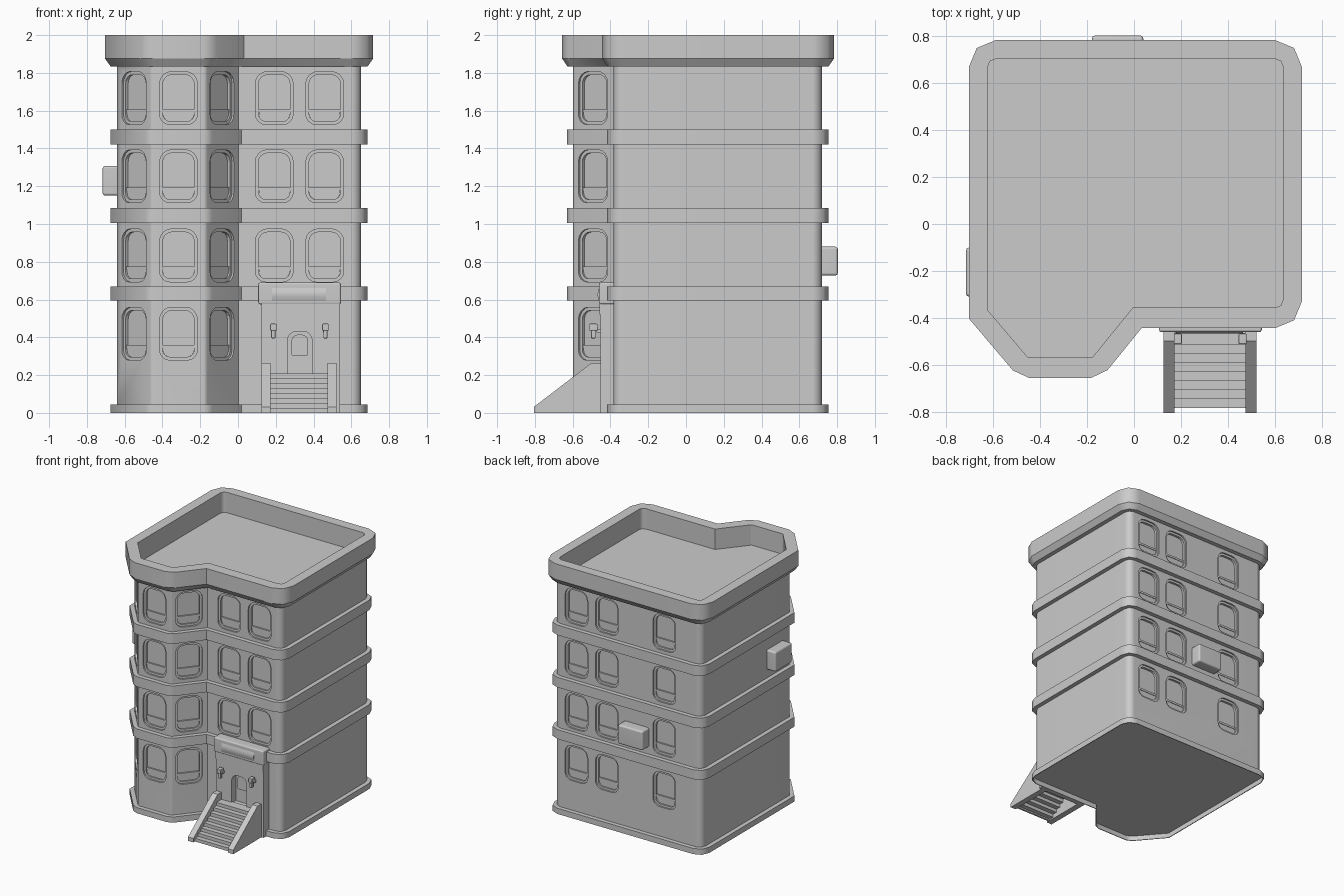
import bpy, bmesh, math
from mathutils import Matrix, Vector

old = bpy.data.objects.get("Cube")
if old:
    bpy.data.objects.remove(old, do_unlink=True)

GREY = (0.6, 0.6, 0.6, 1)
stone = bpy.data.materials.new("stone_grey")
stone.use_nodes = True
stone.diffuse_color = GREY
stone.node_tree.nodes["Principled BSDF"].inputs["Base Color"].default_value = GREY

# Footprint of the walls, counter-clockwise, with sharp and bay corners by index
WALL = [Vector(p) for p in [(-0.64, -0.385), (-0.46, -0.597), (-0.17, -0.597), (0.002, -0.385),
                            (0.652, -0.385), (0.652, 0.72), (-0.64, 0.72)]]
SHARP, BAY = (0, 3), (1, 2)
ROWS = (0.419, 0.834, 1.253, 1.667)


def finish(bm, name, smooth=48):
    bmesh.ops.recalc_face_normals(bm, faces=bm.faces)
    mesh = bpy.data.meshes.new(name)
    bm.to_mesh(mesh)
    bm.free()
    mesh.materials.append(stone)
    ob = bpy.data.objects.new(name, mesh)
    bpy.context.collection.objects.link(ob)
    if smooth:
        shade(ob, smooth)
    return ob


def shade(ob, angle):
    bpy.ops.object.select_all(action='DESELECT')
    ob.select_set(True)
    bpy.context.view_layer.objects.active = ob
    bpy.ops.object.shade_smooth_by_angle(angle=math.radians(angle))
    ob.modifiers.new("even_normals", 'WEIGHTED_NORMAL').keep_sharp = True


def loft(bm, loops, ring=False):
    """Skin a list of equal loops; ring joins last to first, otherwise cap both ends."""
    rows = [[bm.verts.new(p) for p in loop] for loop in loops]
    n = len(rows[0])
    for a, b in list(zip(rows, rows[1:])) + ([(rows[-1], rows[0])] if ring else []):
        for i in range(n):
            bm.faces.new((a[i], a[(i + 1) % n], b[(i + 1) % n], b[i]))
    if not ring:
        bm.faces.new(rows[0])
        bm.faces.new(rows[-1])


def footprint(d, z, nudge=0):
    """Wall outline pushed out by d, with concentric rounded corners; nudge moves the front back."""
    pts = []
    for i, p in enumerate(WALL):
        e1 = (p - WALL[i - 1]).normalized()
        e2 = (WALL[(i + 1) % len(WALL)] - p).normalized()
        n1, n2 = Vector((e1.y, -e1.x)), Vector((e2.y, -e2.x))
        mitre = (n1 + n2) / (1 + n1.dot(n2))
        if i in SHARP:
            pts.append(p + mitre * d)
            continue
        r = 0.025 if i in BAY else 0.05
        centre = p - mitre * r
        turn = e1.angle(e2)
        steps = max(1, round(turn / math.radians(45)))
        start = math.atan2(n1.y, n1.x)
        for k in range(steps + 1):
            a = start + turn * k / steps
            pts.append(centre + Vector((math.cos(a), math.sin(a))) * (r + d))
    return [(q.x, q.y + (nudge if q.y < 0 else 0), z) for q in pts]


def band(name, profile, ring=True):
    bm = bmesh.new()
    loft(bm, [footprint(*p) for p in profile], ring)
    for e in bm.edges:  # level edges stay crisp
        e.smooth = abs(e.verts[0].co.z - e.verts[1].co.z) > 0.001
    return finish(bm, name)


def rounded(w, h, r_top, r_low, y, x=0, z=0, m=Matrix()):
    """Rounded rectangle standing in the xz plane at depth y."""
    pts = []
    for q, (sx, sz) in enumerate([(1, 1), (-1, 1), (-1, -1), (1, -1)]):
        r = r_top if sz > 0 else r_low
        for k in range(5):
            a = math.radians(90 * q + 22.5 * k)
            pts.append(m @ Vector((x + sx * (w / 2 - r) + r * math.cos(a), y,
                                   z + sz * (h / 2 - r) + r * math.sin(a))))
    return pts


def box(name, lo, hi, bevel=0.0):
    bm = bmesh.new()
    bmesh.ops.create_cube(bm, size=1)
    for v in bm.verts:
        v.co = [l + (c + 0.5) * (h - l) for l, h, c in zip(lo, hi, v.co)]
    if bevel:
        bmesh.ops.bevel(bm, geom=bm.edges[:], offset=bevel, segments=2, profile=0.5, affect='EDGES')
    return finish(bm, name)


def prism(name, side, x0, x1):
    """Extrude a yz outline along x."""
    bm = bmesh.new()
    loft(bm, [[(x, y, z) for y, z in side] for x in (x0, x1)])
    return finish(bm, name, 0)


def carve(ob, cutter, angle=48):
    cutter.hide_render = True
    mod = ob.modifiers.new("openings", 'BOOLEAN')
    mod.operation, mod.solver, mod.object = 'DIFFERENCE', 'EXACT', cutter
    bpy.context.view_layer.objects.active = ob
    bpy.ops.object.modifier_move_to_index(modifier="openings", index=0)
    bpy.ops.object.modifier_apply(modifier="openings")
    bpy.data.objects.remove(cutter, do_unlink=True)
    ob.modifiers.clear()
    shade(ob, angle)


# Main walls with the flat roof as their top
walls = band("walls", [(0, 0.042), (0, 1.838)], ring=False)

# Windows: (wall edge, distance along it, lowest row)
SPOTS = [(0, 0.138, 0), (1, 0.145, 0), (2, 0.135, 0), (3, 0.19, 1), (3, 0.457, 1),
         (5, 0.193, 0), (5, 0.46, 0), (5, 0.965, 0)]
holes, sashes = bmesh.new(), bmesh.new()
for edge, dist, lowest in SPOTS:
    a, b = WALL[edge], WALL[edge + 1]
    e = (b - a).normalized()
    spot = a + e * dist
    for z in ROWS[lowest:]:
        m = Matrix.Translation((spot.x, spot.y, z)) @ Matrix.Rotation(math.atan2(e.y, e.x), 4, 'Z')
        loft(holes, [rounded(0.2 - 2 * i, 0.28 - 2 * i, 0.065 - i, 0.055 - i, y, m=m)
                     for i, y in [(0, -0.01), (0, 0.012), (0.017, 0.012), (0.017, 0.03)]])
        # Lower sash and its ledge
        loft(sashes, [rounded(0.164, 0.06, 0.008, 0.037, y, z=-0.093, m=m) for y in (0.022, 0.04)])
        loft(sashes, [rounded(0.166, 0.016, 0.004, 0.004, y, z=-0.068, m=m) for y in (0.018, 0.04)])
carve(walls, finish(holes, "window_cutter", 0))
finish(sashes, "window_sashes", 30)

# Base trim with a recessed underside, floor belts and the parapet
band("base_trim", [(0.028, 0.038), (0.028, 0), (0.034, 0), (0.034, 0.045), (-0.01, 0.045)], ring=False)
for name, lo, hi in [("lower_belt", 0.595, 0.67), ("middle_belt", 1.005, 1.085),
                     ("upper_belt", 1.42, 1.5)]:
    band(name, [(-0.01, lo), (0.034, lo), (0.034, hi), (-0.01, hi)])
band("parapet", [(-0.016, 1.834, 0.012), (0.034, 1.834, 0.004), (0.064, 1.876, 0.005),
                 (0.064, 2.0, 0.005), (-0.016, 2.0, 0.012)])

# Air conditioner boxes
box("side_air_conditioner", (-0.717, -0.31, 1.15), (-0.62, -0.1, 1.308), 0.014)
box("back_air_conditioner", (-0.18, 0.7, 0.727), (0.04, 0.804, 0.88), 0.014)

# Entrance portal with an arched door
portal = box("entrance_portal", (0.125, -0.453, 0.04), (0.54, -0.37, 0.58))
box("portal_foot", (0.125, -0.453, 0), (0.54, -0.416, 0.045))
arch = bmesh.new()
loft(arch, [rounded(0.132, 0.23, 0.05, 0.003, y, 0.327, 0.317) for y in (-0.47, -0.4)])
carve(portal, finish(arch, "door_cutter", 0), 30)
door = bmesh.new()
loft(door, [rounded(0.088, 0.11, 0.035, 0.004, y, 0.327, 0.36) for y in (-0.41, -0.395)])
finish(door, "door_panel", 30)
box("portal_lintel", (0.125, -0.458, 0.52), (0.54, -0.38, 0.58))
box("entrance_header", (0.107, -0.461, 0.575), (0.545, -0.37, 0.69), 0.01)
# Shallow curved panel on the header
prism("header_panel", [(-0.45, 0.592)] + [(-0.461 - 0.007 * math.sin(math.pi * k / 8), 0.592 + 0.0085 * k)
                                          for k in range(9)] + [(-0.45, 0.66)], 0.18, 0.465)

# Wall lamps beside the door
for side, x in (("left", 0.463), ("right", 0.187)):
    box(side + "_lamp_mount", (x - 0.012, -0.475, 0.425), (x + 0.012, -0.44, 0.445))
    box(side + "_lamp_shade", (x - 0.017, -0.512, 0.435), (x + 0.017, -0.468, 0.472), 0.005)
    box(side + "_lamp_bulb", (x - 0.011, -0.503, 0.395), (x + 0.011, -0.478, 0.437), 0.004)

# Front steps as a thin folded slab, and side walls
STEPS, RUN, RISE, SLAB = 8, 0.0385, 0.026, 0.015
treads, under = [], []
for i in range(STEPS):
    y = -0.785 + i * RUN
    treads += [(y, i * RISE), (y, (i + 1) * RISE)]
    under += [(y + SLAB, max(0, i * RISE - SLAB)), (y + SLAB, (i + 1) * RISE - SLAB)]
treads += [(-0.44, STEPS * RISE), (-0.44, STEPS * RISE - SLAB)]
prism("front_steps", treads + under[::-1], 0.165, 0.48)
cheek = [(-0.805, 0), (-0.44, 0), (-0.44, 0.265), (-0.5, 0.265), (-0.805, 0.032)]
for side, x in (("left", 0.475), ("right", 0.125)):
    prism(side + "_step_wall", cheek, x, x + 0.047)
